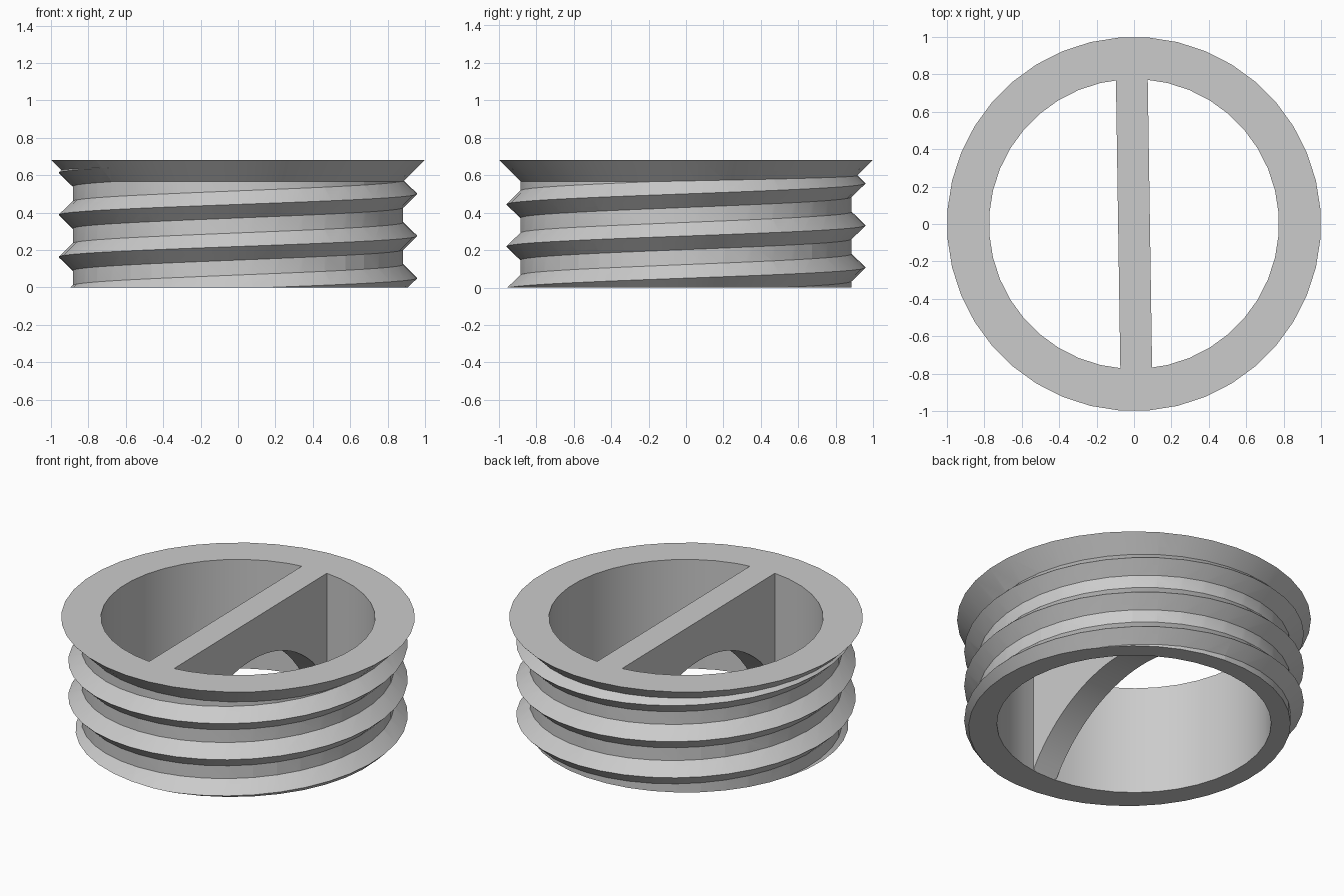
import bpy, bmesh, math
from mathutils import Matrix

if "Cube" in bpy.data.objects:
    bpy.data.objects.remove(bpy.data.objects["Cube"])

HEIGHT = 0.68
CORE, BORE, CREST = 0.885, 0.775, 0.96
PITCH, STEPS = 0.225, 40
OVER = 0.12          # extra length trimmed off at both ends


def make_object(name, bm):
    """Turn the closed solid outward and link it."""
    bmesh.ops.recalc_face_normals(bm, faces=bm.faces)
    if bm.calc_volume(signed=True) < 0:
        bmesh.ops.reverse_faces(bm, faces=bm.faces)
    mesh = bpy.data.meshes.new(name)
    bm.to_mesh(mesh)
    bm.free()
    obj = bpy.data.objects.new(name, mesh)
    bpy.context.collection.objects.link(obj)
    return obj


def sweep(name, profile, rings, place, closed):
    """Skin a closed (radius, z) profile around the axis."""
    bm = bmesh.new()
    loops = [[bm.verts.new(place(i, r, z)) for r, z in profile] for i in range(rings)]
    n = len(profile)
    for i in range(rings if closed else rings - 1):
        a, b = loops[i], loops[(i + 1) % rings]
        for k in range(n):
            quad = (a[k], b[k], b[(k + 1) % n], a[(k + 1) % n])
            if closed:
                bm.faces.new(quad)
            else:            # twisted quads are split into flat triangles
                bm.faces.new(quad[:3])
                bm.faces.new((quad[0], quad[2], quad[3]))
    if not closed:
        bm.faces.new(loops[0])
        bm.faces.new(loops[-1])
    return make_object(name, bm)


def polar(angle, r, z):
    return (r * math.cos(angle), r * math.sin(angle), z)


def combine(target, other, operation):
    mod = target.modifiers.new(operation, 'BOOLEAN')
    mod.operation, mod.solver, mod.object = operation, 'EXACT', other
    bpy.context.view_layer.objects.active = target
    bpy.ops.object.modifier_apply(modifier=mod.name)
    bpy.data.objects.remove(other)


# Ring with a flared flange at the top
top = HEIGHT + OVER
ring_profile = [(BORE, -0.25), (CORE, -0.25), (CORE, HEIGHT - 1 + CORE),
                (1 + OVER, top), (BORE, top)]
plug = sweep("threaded_plug", ring_profile, STEPS,
             lambda i, r, z: polar((i + 0.5) * math.tau / STEPS, r, z), True)

# Helical V-shaped thread, rising counter-clockwise
start = -30
end = int(2.85 * STEPS)
thread_profile = [(CREST, 0), (0.87, 0.087), (0.83, 0.087), (0.83, -0.087), (0.87, -0.087)]
thread = sweep("thread", thread_profile, end - start,
               lambda i, r, z: polar((i + start + 0.5) * math.tau / STEPS, r,
                                     z + 0.05 + PITCH * (i + start + 0.5) / STEPS), False)

# Grip bar across the bore, arched underneath
bm = bmesh.new()
reach, radius, centre, half = 0.83, 0.913, -0.483, 0.085
outline = [(reach, top), (-reach, top)]
for i in range(33):
    y = reach * (i / 16 - 1)
    outline.append((y, centre + math.sqrt(radius ** 2 - y ** 2)))
face = bm.faces.new([bm.verts.new((-half, y, z)) for y, z in outline])
side = bmesh.ops.extrude_face_region(bm, geom=[face], use_keep_orig=True)
bmesh.ops.translate(bm, vec=(2 * half, 0, 0),
                    verts=[v for v in side["geom"] if isinstance(v, bmesh.types.BMVert)])
bmesh.ops.rotate(bm, verts=bm.verts, matrix=Matrix.Rotation(math.radians(0.87), 3, 'Z'))
bar = make_object("grip_bar", bm)

# Trim block that leaves flat ends
bm = bmesh.new()
bmesh.ops.create_cube(bm, size=1, matrix=Matrix.Translation((0, 0, HEIGHT / 2))
                      @ Matrix.Diagonal((3, 3, HEIGHT, 1)))
trim = make_object("trim_block", bm)

combine(plug, thread, 'UNION')
combine(plug, bar, 'UNION')
combine(plug, trim, 'INTERSECT')

# Plain grey finish
grey = bpy.data.materials.new("plain_grey")
grey.use_nodes = True
colour = (0.6, 0.6, 0.6, 1)
grey.diffuse_color = colour
grey.node_tree.nodes["Principled BSDF"].inputs["Base Color"].default_value = colour
plug.data.materials.clear()
plug.data.materials.append(grey)
for poly in plug.data.polygons:
    poly.material_index = 0

bpy.ops.object.select_all(action='DESELECT')
plug.select_set(True)
bpy.context.view_layer.objects.active = plug
bpy.ops.object.shade_smooth_by_angle(angle=math.radians(30))
